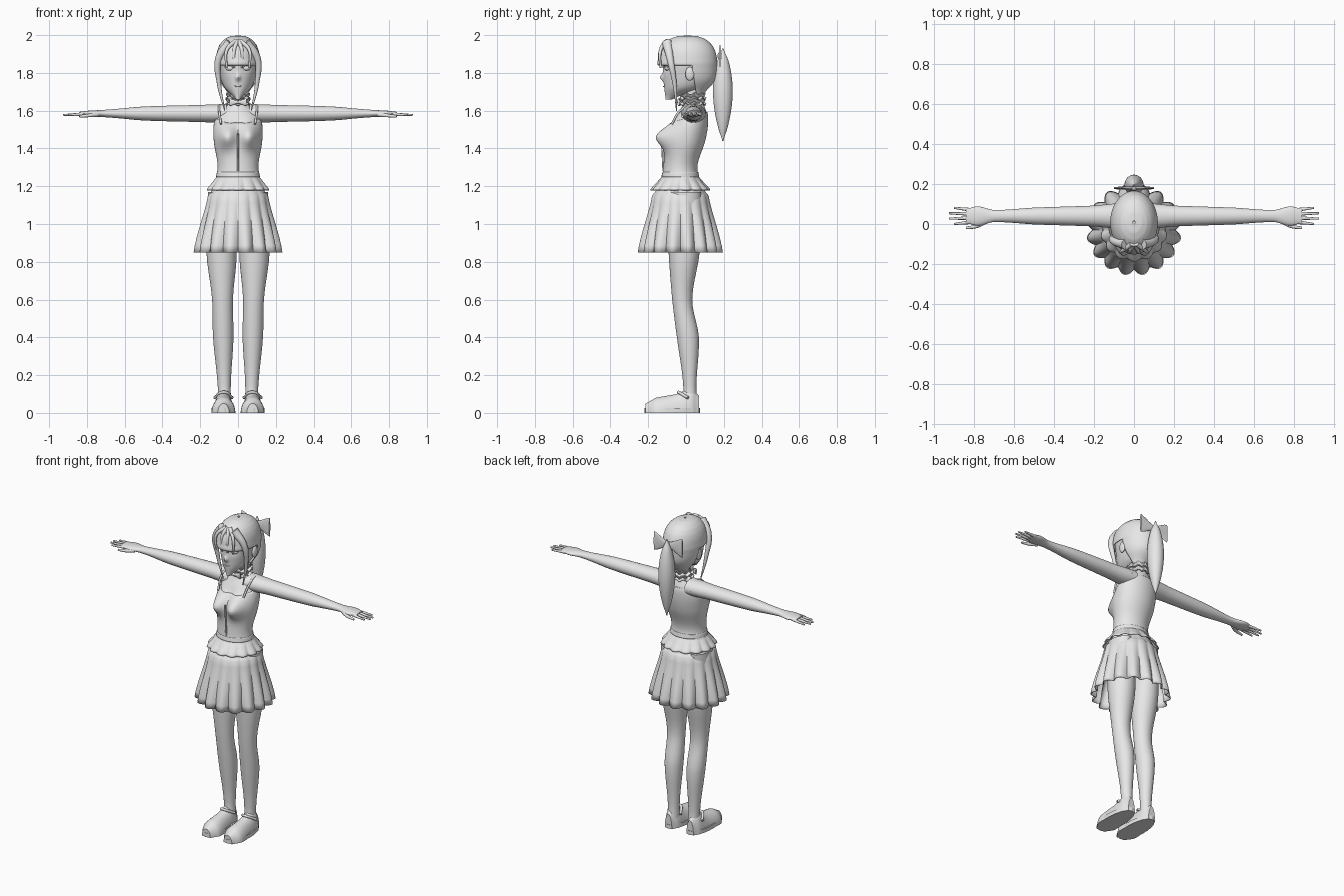
import bpy, bmesh, math
from math import sin, cos, pi, exp
from mathutils import Vector

if "Cube" in bpy.data.objects:
    bpy.data.objects.remove(bpy.data.objects["Cube"])

grey = bpy.data.materials.new("plain_grey")
grey.use_nodes = True
grey.diffuse_color = (.8, .8, .8, 1)
grey.node_tree.nodes["Principled BSDF"].inputs["Base Color"].default_value = grey.diffuse_color


def add(name, data):
    ob = bpy.data.objects.new(name, data)
    bpy.context.collection.objects.link(ob)
    data.materials.append(grey)
    return ob


def blend(before, start, end, after, t):
    # Catmull-Rom blend of neighbouring section rows
    return [b + t * (c - a + t * (2 * a - 5 * b + 4 * c - d + t * (3 * b - a - 3 * c + d))) / 2
            for a, b, c, d in zip(before, start, end, after)]


def loft(name, rows, centre, axis="z", segs=32, steps=5, side=1, tweak=None,
         keep=None, hollow=False, cut=None):
    """Elliptic sections along an axis; each row is (position, half width, half depth, depth shift)."""
    rows = [(*row, 0)[:4] for row in rows]
    last = len(rows) - 1
    fine = []
    for i in range(last):
        near = [rows[max(i - 1, 0)], rows[i], rows[i + 1], rows[min(i + 2, last)]]
        for s in range(steps):
            row = blend(*near, s / steps)
            row[0] = rows[i][0] + (rows[i + 1][0] - rows[i][0]) * s / steps
            fine.append(row)
    fine.append(rows[last])
    bm = bmesh.new()
    rings = []
    for t, wide, deep, shift in fine:
        ring = []
        for j in range(segs):
            angle = 2 * pi * j / segs
            a = centre[0] + wide * cos(angle)
            b = centre[1] + shift + deep * sin(angle)
            p = Vector({"z": (a, b, t), "x": (t, a, b), "y": (a, t, b)}[axis])
            if tweak:
                tweak(p, angle)
            p.x *= side
            ring.append(bm.verts.new(p))
        rings.append(ring)
    for i, (low, high) in enumerate(zip(rings, rings[1:])):
        middle = (fine[i][0] + fine[i + 1][0]) / 2
        for j in range(segs):
            k = (j + 1) % segs
            if keep is None or keep(2 * pi * (j + .5) / segs, middle):
                bm.faces.new((low[j], low[k], high[k], high[j]))
    if not hollow:
        bm.faces.new(rings[0])
        bm.faces.new(rings[-1])
    loose = [v for v in bm.verts if not v.link_faces]
    bmesh.ops.delete(bm, geom=loose, context="VERTS")
    if cut:
        everything = bm.verts[:] + bm.edges[:] + bm.faces[:]
        bmesh.ops.bisect_plane(bm, geom=everything, plane_co=cut[0], plane_no=cut[1],
                               clear_outer=True)
    bmesh.ops.recalc_face_normals(bm, faces=bm.faces[:])
    mesh = bpy.data.meshes.new(name)
    bm.to_mesh(mesh)
    bm.free()
    ob = add(name, mesh)
    if hollow:
        ob.modifiers.new("thickness", "SOLIDIFY").thickness = .004


def strand(name, points, radius, end=1, side=1):
    """Round tube through the points, tapering to a fraction of its radius."""
    curve = bpy.data.curves.new(name, "CURVE")
    curve.dimensions = "3D"
    curve.bevel_depth, curve.bevel_resolution, curve.resolution_u = radius, 3, 8
    curve.use_fill_caps = True
    spline = curve.splines.new("BEZIER")
    spline.bezier_points.add(len(points) - 1)
    for i, (knot, (x, y, z)) in enumerate(zip(spline.bezier_points, points)):
        knot.co = (x * side, y, z)
        knot.radius = 1 + (end - 1) * i / (len(points) - 1)
        knot.handle_left_type = knot.handle_right_type = "AUTO"
    add(name, curve)


def ball(name, location, size, turn=0):
    bpy.ops.mesh.primitive_uv_sphere_add(segments=24, ring_count=16, location=location,
                                         rotation=(0, 0, turn))
    ob = bpy.context.object
    ob.name, ob.scale = name, size
    ob.data.materials.append(grey)


def bump(u, v):
    return exp(-u * u - v * v)


def bust(p, angle):
    if sin(angle) < 0:
        p.y -= .07 * bump((abs(p.x) - .06) / .05, (p.z - 1.465) / .06)


def face_shape(p, angle):
    if sin(angle) < 0:
        p.y -= .02 * bump(p.x / .012, (p.z - 1.775) / .016)
        p.y += .01 * bump((abs(p.x) - .045) / .025, (p.z - 1.825) / .02)


def pleats(top, height, count, amount):
    def tweak(p, angle):
        fold = amount * (top - p.z) / height * (abs(sin(count * angle / 2)) - .7)
        p.x += p.x * fold
        p.y += (p.y - hips[1]) * fold
    return tweak


def frill(p, angle):
    p.z += .006 * sin(9 * angle)


def flat_bottom(p, angle):
    p.z = max(p.z, 0)


def lean(p, angle):
    p.x += .02 * p.z


# Torso and fitted bodice
middle = (0, 0)
body = [(1.17, .13, .11, -.02), (1.3, .104, .086, -.03), (1.45, .125, .1),
        (1.57, .115, .083, .03), (1.65, .045, .05, .04)]
loft("torso", body, middle, segs=64, steps=8, tweak=bust)
outer = [(row[0], row[1] + .004, row[2] + .004, *row[3:]) for row in body]
neckline = ((0, -.1, 1.53), (0, -.3, 1))
loft("bodice", outer, middle, segs=64, steps=8, tweak=bust, hollow=True, cut=neckline)
strand("bodice_placket", [(0, -.12, 1.28), (0, -.13, 1.48)], .005)

# Neck and frilled collar
throat = (0, .035)
loft("neck", [(1.6, .05, .05), (1.65, .04, .048), (1.73, .042, .06)], throat)
for z in (1.64, 1.67):
    loft("collar_frill", [(z - .01, .065, .07), (z, .045, .055), (z + .02, .06, .065)],
         throat, segs=72, tweak=frill, hollow=True)

# Skirt, peplum and waistband
hips = (0, -.03)
loft("skirt", [(1.21, .125, .115), (1.15, .16, .15), (.85, .23, .22)], hips,
     segs=160, steps=8, tweak=pleats(1.21, .36, 16, .14), hollow=True)
loft("peplum", [(1.26, .11, .094), (1.23, .13, .115), (1.18, .165, .155)], hips,
     segs=140, tweak=pleats(1.26, .08, 14, .09), hollow=True)
loft("waistband", [(1.25, .116, .1), (1.275, .112, .095)], hips, hollow=True)

# Head and hair
loft("head", [(1.66, .012, .018, -.09), (1.72, .07, .1, -.015), (1.78, .094, .13, .01),
              (1.87, .106, .138, .014), (1.95, .08, .105), (1.985, .03, .04)],
     middle, segs=96, steps=8, tweak=face_shape)
strand("mouth", [(-.018, -.112, 1.73), (0, -.118, 1.728), (.018, -.112, 1.73)], .003)
hair = [(1.68, .05, .042, .04), (1.76, .1, .13, .015)]
for i in range(8):
    height = sin(pi / 2 * i / 7)
    spread = max((1 - height ** 2.5) ** .4, .05)
    hair.append((1.84 + .158 * height, .118 * spread, .157 * spread))
loft("hair_cap", hair, (0, .008), segs=80, hollow=True,
     keep=lambda angle, z: z > 1.84 or sin(angle) > .15)
for x in (-.06, -.02, .02, .06):
    strand("fringe_lock", [(x / 5, -.1, 1.97), (x, -.135, 1.92), (x, -.135, 1.825)], .013, .4)

# Ponytail and its bow knot
tail = []
for i in range(9):
    swell = max(sin(pi * (i / 8) ** .9) ** .8, .06)
    tail.append((1.93 - .49 * i / 8, .048 * swell, .052 * swell))
loft("ponytail", tail, (0, .195))
ball("bow_knot", (0, .18, 1.89), (.018, .014, .02))

# Paired parts
for side, word in ((1, "left"), (-1, "right")):
    ball(word + "_eye", (.045 * side, -.1, 1.825), (.022, .012, .013), .3 * side)
    strand(word + "_eyelid", [(.022, -.118, 1.83), (.045, -.112, 1.84), (.07, -.096, 1.83)],
           .003, side=side)
    ball(word + "_ear", (.105 * side, .02, 1.795), (.012, .024, .036))
    strand(word + "_side_lock", [(.04, -.1, 1.96), (.1, -.085, 1.88), (.1, -.06, 1.74),
                                 (.07, -.05, 1.6)], .028, .1, side)
    loft(word + "_bow_wing", [(0, .008, .015), (.1, .006, .06)], (.18, 1.89), "x", side=side)
    loft(word + "_collar_bow", [(0, .007, .007), (.045, .006, .02)], (-.04, 1.645), "x", side=side)
    strand(word + "_strap", [(.09, -.075, 1.53), (.1, -.03, 1.6), (.1, .03, 1.63),
                             (.1, .1, 1.58)], .006, side=side)

    # Arm with hand and fingers
    loft(word + "_arm", [(.06, .065, .05), (.2, .052, .045), (.5, .042, .037), (.7, .03, .02),
                         (.78, .048, .016), (.84, .036, .009)], (.04, 1.585), "x", side=side)
    for i in range(4):
        tip = .9 if i in (0, 3) else .925
        strand(word + "_finger", [(.81, .01 + .02 * i, 1.582), (tip, .027 * i, 1.577)],
               .01, .5, side)
    strand(word + "_thumb", [(.745, .012, 1.58), (.785, -.01, 1.575), (.84, -.02, 1.57)],
           .013, .5, side)

    # Leg and strapped shoe
    loft(word + "_leg", [(.05, .035, .04, .03), (.15, .035, .035, .03), (.4, .054, .058, .02),
                         (.6, .055, .053, -.01), (.85, .08, .082), (1.17, .065, .09)],
         (.07, -.01), side=side, tweak=lean)
    loft(word + "_shoe", [(-.215, .03, .05), (-.16, .062, .08), (-.05, .055, .1),
                          (.03, .046, .13), (.07, .025, .09)],
         (.077, 0), "y", side=side, tweak=flat_bottom)
    loft(word + "_sole", [(0, .062, .147), (.025, .062, .147)], (.077, -.072), side=side)
    strand(word + "_shoe_strap", [(.03, .01, .08), (.075, -.04, .11), (.125, .01, .08)],
           .008, side=side)

# Smooth shading with crisp rims
bpy.ops.object.select_all(action="DESELECT")
for ob in bpy.context.scene.objects:
    if ob.type == "MESH":
        ob.select_set(True)
        bpy.context.view_layer.objects.active = ob
bpy.ops.object.shade_smooth_by_angle(angle=math.radians(50))
